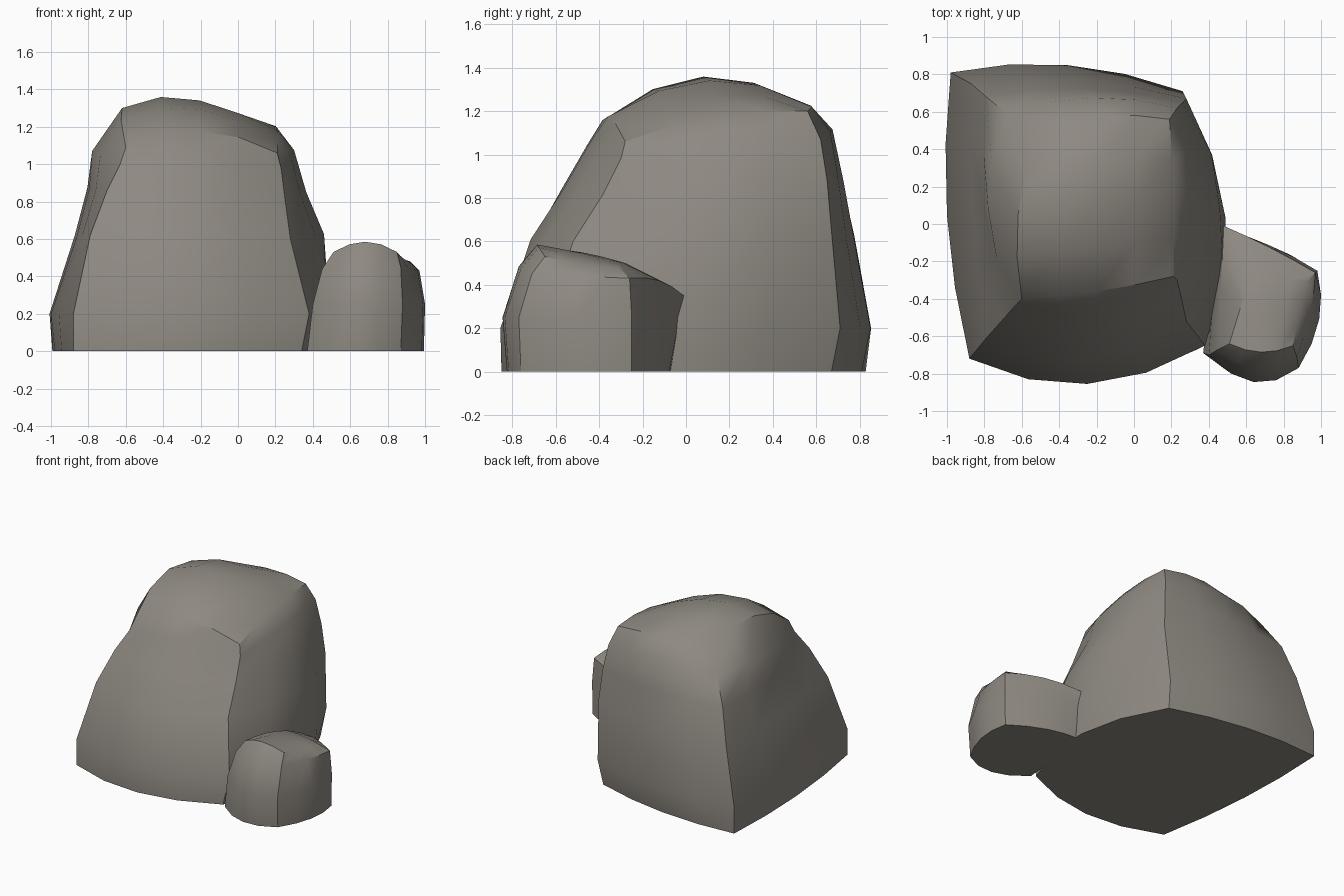
import bpy, bmesh, math
from mathutils import Vector

if "Cube" in bpy.data.objects:
    bpy.data.objects.remove(bpy.data.objects["Cube"])

N = 4  # segments per side

stone = bpy.data.materials.new("warm grey stone")
stone.diffuse_color = (0.27, 0.25, 0.22, 1)
stone.use_nodes = True
stone.node_tree.nodes["Principled BSDF"].inputs["Base Color"].default_value = stone.diffuse_color

# outward directions of the front, right, back and left sides
OUT = [Vector((0, -1, 0)), Vector((1, 0, 0)), Vector((0, 1, 0)), Vector((-1, 0, 0))]


def ring(corners, bulges, arches):
    """Four cornered loop whose sides bow outwards and arch upwards."""
    pts = []
    for s in range(4):
        a, b = Vector(corners[s]), Vector(corners[(s + 1) % 4])
        for i in range(N):
            t = i / N
            w = 4 * t * (1 - t)
            p = a.lerp(b, t) + OUT[s] * bulges[s] * w
            p.z += arches[s] * w
            pts.append(p)
    return pts


def boulder(name, levels, bump):
    """Loft the rings and close the top with a domed patch."""
    bm = bmesh.new()
    loops = [[bm.verts.new(p) for p in ring(*lv)] for lv in levels]
    M = 4 * N
    bm.faces.new(list(reversed(loops[0])))
    for lo, hi in zip(loops, loops[1:]):
        for i in range(M):
            j = (i + 1) % M
            bm.faces.new((lo[i], lo[j], hi[j], hi[i]))
    # domed top blended from its four border curves
    top = loops[-1]
    front = [top[i] for i in range(N + 1)]
    right = [top[N + i] for i in range(N + 1)]
    back = [top[3 * N - i] for i in range(N + 1)]
    left = [top[(4 * N - i) % M] for i in range(N + 1)]
    grid = {}
    for i in range(N + 1):
        for j in range(N + 1):
            u, v = i / N, j / N
            if j == 0:
                grid[i, j] = front[i]
            elif j == N:
                grid[i, j] = back[i]
            elif i == 0:
                grid[i, j] = left[j]
            elif i == N:
                grid[i, j] = right[j]
            else:
                p = front[i].co.lerp(back[i].co, v) + left[j].co.lerp(right[j].co, u)
                p -= front[0].co.lerp(front[N].co, u).lerp(back[0].co.lerp(back[N].co, u), v)
                # the dome leans to the left
                p.z += bump * 16 * u * (1 - u) * v * (1 - v) * (1.7 - 1.7 * u)
                grid[i, j] = bm.verts.new(p)
    for i in range(N):
        for j in range(N):
            bm.faces.new((grid[i, j], grid[i + 1, j], grid[i + 1, j + 1], grid[i, j + 1]))
    bmesh.ops.recalc_face_normals(bm, faces=bm.faces)
    me = bpy.data.meshes.new(name)
    bm.to_mesh(me)
    bm.free()
    me.materials.append(stone)
    ob = bpy.data.objects.new(name, me)
    bpy.context.collection.objects.link(ob)
    bpy.ops.object.select_all(action='DESELECT')
    ob.select_set(True)
    bpy.context.view_layer.objects.active = ob
    bpy.ops.object.shade_smooth_by_angle(angle=math.radians(32))
    return ob


FLAT = (0, 0, 0, 0)
# each level: corners front-left, front-right, back-right, back-left; side bulges; side arches
boulder("large_boulder", [
    (((-.88, -.72, 0), (.34, -.67, 0), (.24, .67, 0), (-.98, .81, 0)), (.155, .19, .07, .05), FLAT),
    (((-.88, -.72, .2), (.38, -.65, .2), (.26, .71, .2), (-.98, .81, .2)), (.17, .17, .09, .07), FLAT),
    (((-.79, -.61, .62), (.28, -.52, .6), (.28, .67, .65), (-.87, .75, .62)), (.15, .18, .06, .03), FLAT),
    (((-.70, -.51, .86), (.25, -.38, .82), (.26, .65, .88), (-.79, .68, .88)), (.12, .11, .06, .05), FLAT),
    (((-.63, -.43, 1.0), (.23, -.30, .98), (.23, .62, 1.07), (-.68, .59, 1.06)), (.08, .07, .07, .125),
     (.06, .05, .05, .04)),
    (((-.60, -.40, 1.09), (.21, -.28, 1.06), (.19, .56, 1.20), (-.52, .49, 1.19)), (.02, .01, .05, .06),
     (.10, .05, .03, .16)),
], .042)

boulder("small_boulder", [
    (((.37, -.69, 0), (.87, -.76, 0), (.975, -.25, 0), (.44, -.07, 0)), (.10, .06, .05, 0), FLAT),
    (((.40, -.70, .25), (.88, -.77, .25), (.98, -.25, .25), (.45, -.03, .25)), (.11, .06, .03, 0), FLAT),
    (((.45, -.67, .44), (.87, -.71, .45), (.97, -.26, .43), (.48, -.01, .35)), (.08, .02, .01, 0),
     (.04, 0, .03, 0)),
    (((.51, -.64, .53), (.85, -.65, .53), (.92, -.31, .48), (.62, -.28, .50)), (.04, .0, .0, .0),
     (.055, -.01, .01, .02)),
], .0)
